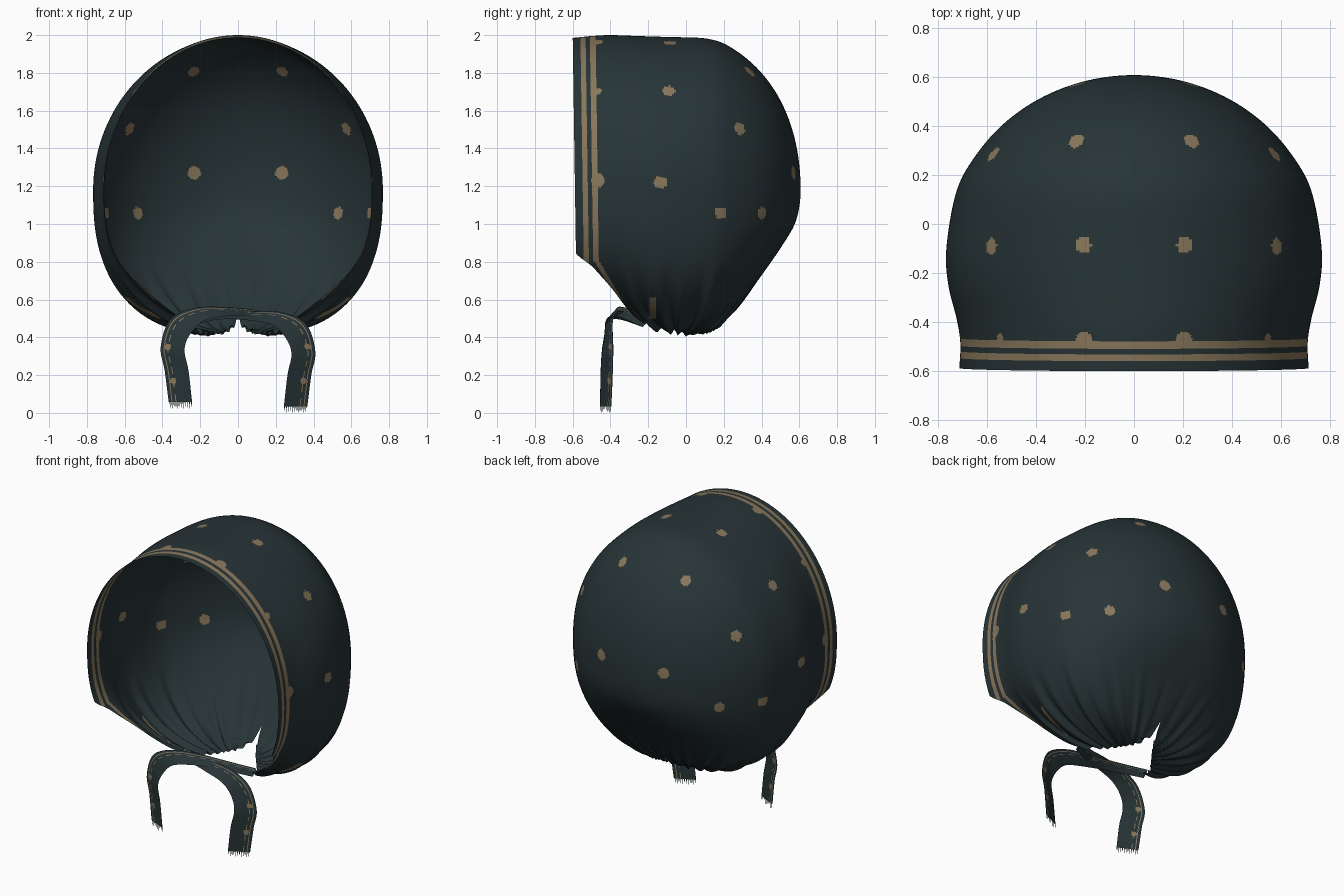
import bpy, math
from mathutils import Vector

if "Cube" in bpy.data.objects:
    bpy.data.objects.remove(bpy.data.objects["Cube"])


def material(name, rgb):
    m = bpy.data.materials.new(name)
    m.diffuse_color = (*rgb, 1)
    m.use_nodes = True
    m.node_tree.nodes["Principled BSDF"].inputs["Base Color"].default_value = m.diffuse_color
    return m


CLOTH = material("dark teal cloth", (0.020, 0.034, 0.037))
TAN = material("tan print", (0.25, 0.185, 0.105))


def spline(rows, before, steps):
    """Smooth samples through the control rows."""
    last = [2 * b - a for a, b in zip(rows[-2], rows[-1])]
    pts = [before] + [list(r) for r in rows] + [last]
    out = []
    for i in range(1, len(pts) - 2):
        for s in range(steps):
            t = s / steps
            out.append([0.5 * (2 * b + (c - a) * t + (2 * a - 5 * b + 4 * c - d) * t * t
                               + (3 * b - a - 3 * c + d) * t ** 3)
                        for a, b, c, d in zip(*pts[i - 1:i + 3])])
    return out + [list(rows[-1])]


def make_object(name, verts, faces, mats):
    me = bpy.data.meshes.new(name)
    me.from_pydata(verts, [], faces)
    me.materials.append(CLOTH)
    me.materials.append(TAN)
    me.polygons.foreach_set("material_index", mats)
    me.polygons.foreach_set("use_smooth", [True] * len(faces))
    ob = bpy.data.objects.new(name, me)
    bpy.context.collection.objects.link(ob)
    return ob


# ---- Hood: sections from the back pole to the front rim ----
ZC = 1.18
# y, half width, top z, bottom z, half width of the neck opening
SECTIONS = [(0.607, 0, ZC, ZC, 0), (0.583, 0.198, 1.42, 1.02, 0),
            (0.512, 0.383, 1.63, 0.89, 0), (0.40, 0.541, 1.80, 0.73, 0),
            (0.254, 0.663, 1.925, 0.54, 0), (0.118, 0.728, 1.98, 0.435, 0.05),
            (-0.1, 0.765, 1.99, 0.42, 0.21), (-0.25, 0.757, 1.995, 0.47, 0.28),
            (-0.4, 0.722, 2.0, 0.55, 0.49), (-0.5, 0.708, 1.995, 0.55, 0.60),
            (-0.6, 0.712, 1.985, 0.53, 0.66)]
# printed spots on one side (mirrored), then spots hanging on the border
SPOTS = [(0.23, 0.33, 1.80), (0.58, 0.29, 1.51), (0.23, 0.565, 1.27), (0.52, 0.39, 1.06),
         (0.69, 0.18, 1.06), (0.21, -0.085, 1.975), (0.59, -0.09, 1.71), (0.765, -0.135, 1.22),
         (0.20, -0.47, 1.95), (0.57, -0.47, 1.72), (0.71, -0.465, 1.23)]
SPOTS = [Vector(s) for s in SPOTS]
COLS = 320
EXP = 2 / 2.6


def section_point(row, u):
    y, a, zt, zb, xe = row
    a = max(a, 0)
    ratio = min(max(xe, 0) / a, 1) if a > 1e-6 else 0
    end = math.pi - math.asin(ratio ** 1.3)
    th = abs(u) * end
    s, c = max(math.sin(th), 0), math.cos(th)
    if c >= 0:
        x, z = a * s, ZC + (zt - ZC) * c
    else:
        x, z = a * s ** EXP, ZC - (ZC - zb) * (-c) ** EXP
    # gathered folds around the neck
    w = min(max((0.82 - z) / 0.35, 0), 1) * min(max((y + 0.5) / 0.2, 0), 1)
    psi = math.atan2(y + 0.05, x + 1e-6)
    k = 1 + 0.016 * w * (math.sin(psi * 26) + 0.5 * math.sin(psi * 43 + 1))
    x, z = x * k, ZC + (z - ZC) * k
    # the rim leans back a little towards the chin
    y += 0.015 * (2 - z) * min(max((-0.2 - y) / 0.3, 0), 1)
    return Vector((math.copysign(x, u), y, z))


def hood_print(p, row_y):
    q = Vector((abs(p.x), p.y, p.z))
    if p.z > 0.8 and (-0.56 < row_y < -0.532 or -0.508 < row_y < -0.48):
        return 1
    if 0.6 < p.z <= 0.8 and abs(p.y + 0.47 - (0.8 - p.z) * 0.6) < 0.013:
        return 1
    if abs(p.y + 0.175) < 0.014 and 0.50 < p.z < 0.61:
        return 1
    for s in SPOTS:
        d = q - s
        # spots are slightly longer along the crown-to-neck direction
        if abs(d.y) < 0.06 and d.length < 0.036:
            return 1
    return 0


first = list(SECTIONS[1])
before = [first[0], -first[1], 2 * ZC - first[2], 2 * ZC - first[3], 0]
rows = spline(SECTIONS, before, 22)
verts, faces, mats = [], [], []
for r in rows:
    for j in range(COLS + 1):
        verts.append(section_point(r, 2 * j / COLS - 1))
W = COLS + 1
for i in range(len(rows) - 1):
    for j in range(COLS):
        f = (i * W + j, i * W + j + 1, (i + 1) * W + j + 1, (i + 1) * W + j)
        faces.append(f)
        mid = sum((verts[k] for k in f), Vector()) / 4
        mats.append(hood_print(mid, (rows[i][0] + rows[i + 1][0]) / 2))
hood = make_object("hood", verts, faces, mats)

# close the seam under the back and the pole
import bmesh
bm = bmesh.new()
bm.from_mesh(hood.data)
bmesh.ops.remove_doubles(bm, verts=bm.verts, dist=0.0004)
bmesh.ops.recalc_face_normals(bm, faces=bm.faces)
bm.to_mesh(hood.data)
bm.free()

# ---- Ties: ribbons crossing below the chin ----
# centre x, y, z and half-width vector x, y, z
RIBBON = [(-0.27, -0.21, 0.475, 0, 0.02, 0.02), (-0.12, -0.31, 0.51, 0, 0.03, 0.018),
          (0.03, -0.36, 0.515, 0.003, 0.035, 0.022), (0.2, -0.395, 0.50, 0.02, 0.03, 0.035),
          (0.305, -0.41, 0.435, 0.052, 0.022, 0.04), (0.346, -0.415, 0.32, 0.063, 0.03, 0.008),
          (0.325, -0.42, 0.20, 0.063, 0.032, 0), (0.305, -0.425, 0.035, 0.062, 0.03, 0)]
RCOLS = 24


def ribbon(name, side, lift):
    start = [2 * a - b for a, b in zip(RIBBON[0], RIBBON[1])]
    path = spline(RIBBON, start, 20)
    vs, fs, ms = [], [], []
    for n, r in enumerate(path):
        c, w = Vector(r[:3]), Vector(r[3:])
        c.z += lift * min(n / 40, 1)
        for j in range(RCOLS + 1):
            p = c + w * (2 * j / RCOLS - 1)
            vs.append(Vector((p.x * side, p.y, p.z)))
    n = RCOLS + 1
    for i in range(len(path) - 1):
        for j in range(RCOLS):
            f = (i * n + j, i * n + j + 1, (i + 1) * n + j + 1, (i + 1) * n + j)
            fs.append(f)
            mid = sum((vs[k] for k in f), Vector()) / 4
            frac = (j + 0.5) / RCOLS
            line = 0.83 < frac < 0.88 or (0.67 < frac < 0.71 and i % 9 < 5)
            spot = any(math.hypot((frac - 0.7) * 0.13, mid.z - z) < 0.017 for z in (0.17, 0.35))
            ms.append(1 if line or spot else 0)
    # frayed threads along the cut end
    base = (len(path) - 1) * n
    for j in range(0, RCOLS, 2):
        a, b = vs[base + j], vs[base + j + 1]
        k = len(vs)
        drop = Vector((0, 0, -0.028 - 0.007 * (j % 3)))
        vs += [a + (b - a) * 0.3 + drop * 0.8, a + (b - a) * 0.7 + drop * 0.8]
        fs.append((base + j, base + j + 1, k + 1, k))
        ms.append(0)
    return make_object(name, vs, fs, ms)


ribbon("right_tie", 1, 0.0)
ribbon("left_tie", -1, 0.022)
